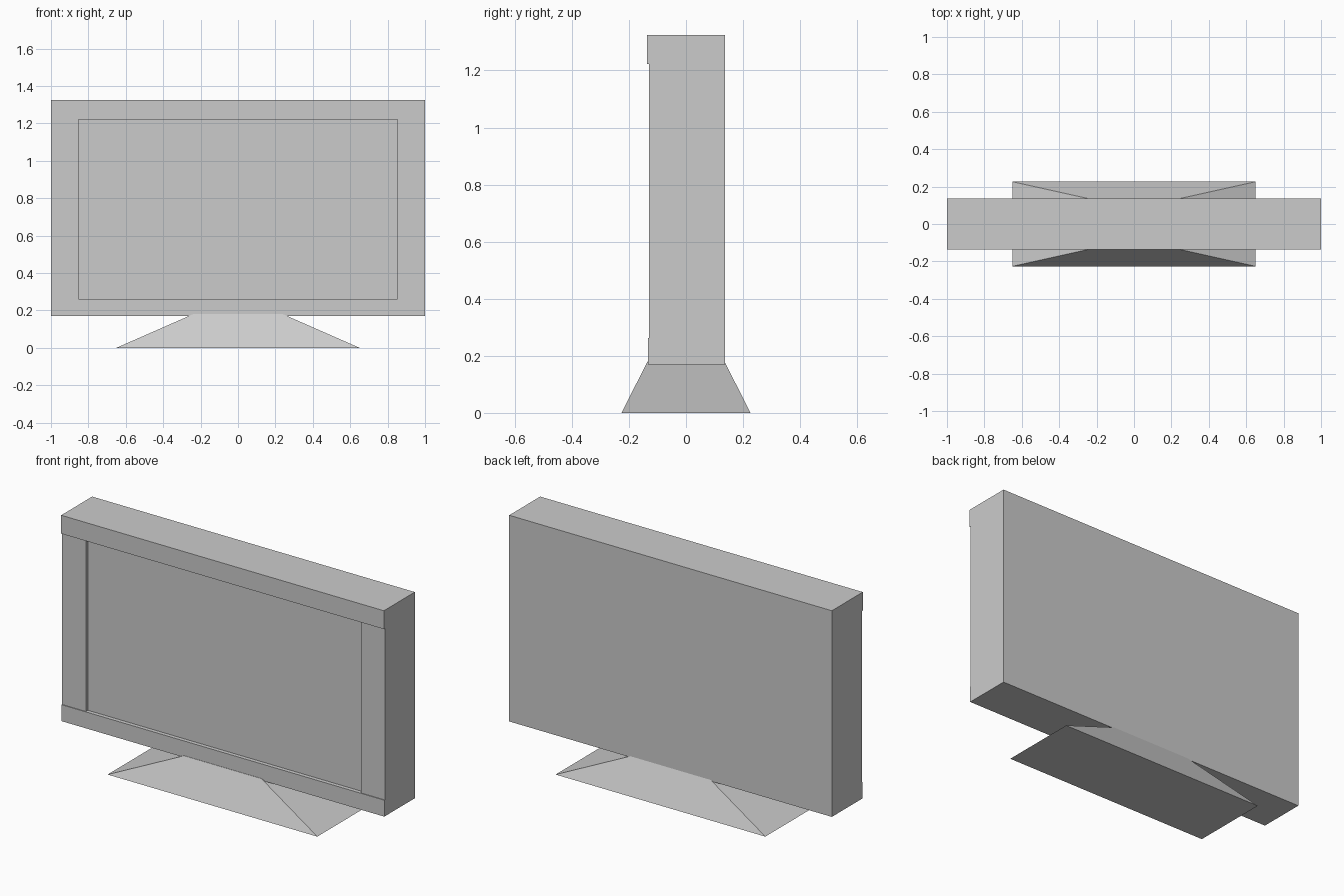
import bpy, bmesh

if "Cube" in bpy.data.objects:
    bpy.data.objects.remove(bpy.data.objects["Cube"])


def mesh_object(name, bm):
    bmesh.ops.recalc_face_normals(bm, faces=bm.faces)
    mesh = bpy.data.meshes.new(name)
    bm.to_mesh(mesh)
    bm.free()
    obj = bpy.data.objects.new(name, mesh)
    bpy.context.collection.objects.link(obj)
    return obj


def box(name, x, y, z):
    """Box from (min, max) ranges."""
    bm = bmesh.new()
    bmesh.ops.create_cube(bm, size=1)
    for v in bm.verts:
        v.co = [r[0] if c < 0 else r[1] for c, r in zip(v.co, (x, y, z))]
    return mesh_object(name, bm)


def cut(target, cutter):
    mod = target.modifiers.new("cut", "BOOLEAN")
    mod.operation = "DIFFERENCE"
    mod.solver = "EXACT"
    mod.object = cutter
    bpy.context.view_layer.objects.active = target
    bpy.ops.object.modifier_apply(modifier=mod.name)
    bpy.data.objects.remove(cutter)


# Television housing, the top rail keeps the full depth
housing = box("screen_housing", (-1, 1), (-0.137, 0.137), (0.17, 1.325))

# Set back the lower rail, then the side rails, then the screen
cut(housing, box("lower_rail_cutter", (-1.1, 1.1), (-0.3, -0.133), (0.1, 0.7)))
cut(housing, box("side_rail_cutter", (-1.1, 1.1), (-0.3, -0.129), (0.262, 1.222)))
cut(housing, box("screen_cutter", (-0.853, 0.853), (-0.3, -0.111), (0.262, 1.222)))

# Stand: tapered foot whose top sinks slightly into the housing
bm = bmesh.new()
bmesh.ops.create_cube(bm, size=2)
for v in bm.verts:
    top = v.co.z > 0
    v.co.x *= 0.24 if top else 0.65
    v.co.y *= 0.135 if top else 0.226
    v.co.z = 0.18 if top else 0
mesh_object("stand", bm)
